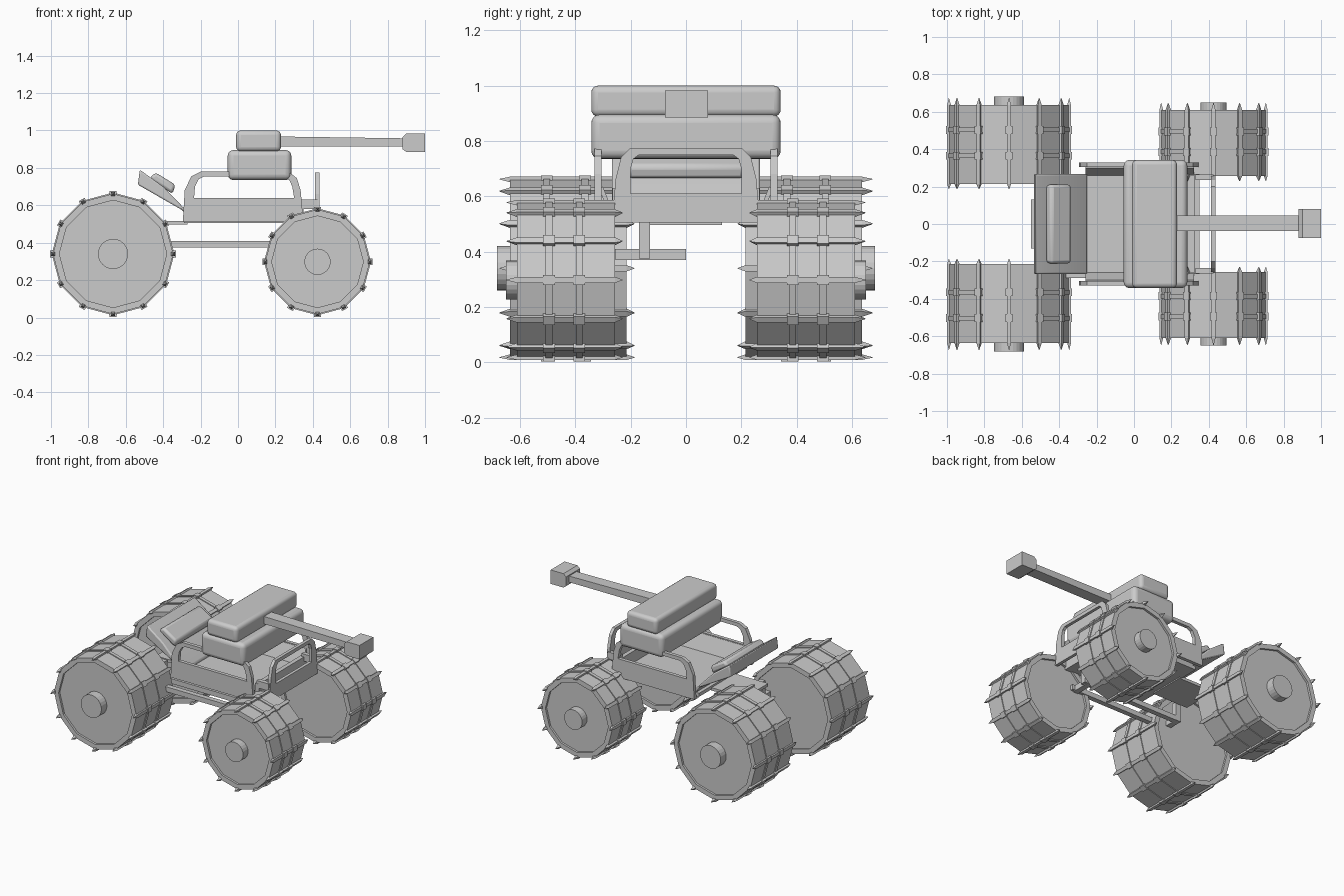
import bpy, bmesh, math
from mathutils import Matrix, Vector

if "Cube" in bpy.data.objects:
    bpy.data.objects.remove(bpy.data.objects["Cube"], do_unlink=True)

GREY = (0.6, 0.6, 0.6, 1)
grey = bpy.data.materials.new("plain_grey")
grey.use_nodes = True
grey.diffuse_color = GREY
grey.node_tree.nodes["Principled BSDF"].inputs["Base Color"].default_value = GREY


def finish(name, bm, bevel=0, segments=4):
    bmesh.ops.recalc_face_normals(bm, faces=bm.faces)
    mesh = bpy.data.meshes.new(name)
    bm.to_mesh(mesh)
    bm.free()
    mesh.materials.append(grey)
    ob = bpy.data.objects.new(name, mesh)
    bpy.context.collection.objects.link(ob)
    if bevel:
        mod = ob.modifiers.new("Rounding", 'BEVEL')
        mod.width, mod.segments = bevel, segments
        bpy.ops.object.select_all(action='DESELECT')
        ob.select_set(True)
        bpy.context.view_layer.objects.active = ob
        bpy.ops.object.shade_smooth_by_angle(angle=math.radians(35))
    return ob


def add_box(bm, lo, hi, matrix=Matrix()):
    lo, hi = Vector(lo), Vector(hi)
    size = Matrix.Diagonal((*(hi - lo), 1))
    bmesh.ops.create_cube(bm, size=1, matrix=matrix @ Matrix.Translation((lo + hi) / 2) @ size)


def box(name, lo, hi, bevel=0):
    bm = bmesh.new()
    add_box(bm, lo, hi)
    return finish(name, bm, bevel)


def place(axis, u, v, depth):
    """Put a 2D profile point (u, z) at a depth along x or y."""
    return (depth, u, v) if axis == 'x' else (u, depth, v)


def prism(name, points, axis, lo, hi, bevel=0):
    bm = bmesh.new()
    a, b = ([bm.verts.new(place(axis, u, v, d)) for u, v in points] for d in (lo, hi))
    bm.faces.new(a)
    bm.faces.new(b)
    for i in range(len(a)):
        j = (i + 1) % len(a)
        bm.faces.new((a[i], a[j], b[j], b[i]))
    return finish(name, bm, bevel, 2)


def window_plate(name, outer, inner, axis, lo, hi):
    """Flat hoop: an outer profile with a window of as many points."""
    bm = bmesh.new()
    loops = [[bm.verts.new(place(axis, u, v, d)) for u, v in pts]
             for pts, d in ((outer, lo), (outer, hi), (inner, hi), (inner, lo))]
    n = len(outer)
    for k in range(4):
        a, b = loops[k], loops[(k + 1) % 4]
        for i in range(n):
            j = (i + 1) % n
            bm.faces.new((a[i], a[j], b[j], b[i]))
    return finish(name, bm)


def add_lathe(bm, profile, centre, sides=12):
    """Revolve (radius, y) points around the y axis through a centre."""
    rings = []
    for r, y in profile:
        count = sides if r > 0 else 1
        rings.append([bm.verts.new((centre[0] + r * math.cos(math.tau * k / sides), y,
                                    centre[1] + r * math.sin(math.tau * k / sides)))
                      for k in range(count)])
    for a, b in zip(rings, rings[1:]):
        for i in range(sides):
            j = (i + 1) % sides
            quad = [a[i % len(a)], a[j % len(a)], b[j % len(b)], b[i % len(b)]]
            bm.faces.new(list(dict.fromkeys(quad)))


def wheel(name, side, centre, r, inner, outer, bands, hub_end):
    bm = bmesh.new()
    rim, dip = r - 0.035, 0.015
    # Drum with shallow recessed discs
    add_lathe(bm, [(0, inner + dip), (rim, inner + dip), (rim, inner), (r, inner),
                   (r, outer), (rim, outer), (rim, outer - dip), (0, outer - dip)], centre)
    # Hub cap
    add_lathe(bm, [(0, outer - 0.03), (r / 4, outer - 0.03), (r / 4, hub_end), (0, hub_end)],
              centre, 24)
    # Bands around the tread
    for y in bands:
        add_lathe(bm, [(r - 0.01, y - 0.012), (r + 0.006, y - 0.012),
                       (r + 0.006, y + 0.012), (r - 0.01, y + 0.012),
                       (r - 0.01, y - 0.012)], centre)
    # Spiked cross bars and clamps on each corner
    for k in range(12):
        turn = (Matrix.Translation((centre[0], 0, centre[1]))
                @ Matrix.Rotation(math.tau * k / 12, 4, 'Y'))
        for y in bands:
            add_box(bm, (r - 0.012, y - 0.021, -0.018), (r + 0.014, y + 0.021, 0.018), turn)
        w = 0.011
        stations = [(inner - 0.028, 0.001), (inner, w), (outer, w), (outer + 0.038, 0.001)]
        rows = [[bm.verts.new(turn @ Vector((r + a * s, y, b * s)))
                 for a, b in ((-1, -1), (0.8, -1), (0.8, 1), (-1, 1))] for y, s in stations]
        bm.faces.new(rows[0])
        bm.faces.new(rows[-1])
        for a, b in zip(rows, rows[1:]):
            for i in range(4):
                j = (i + 1) % 4
                bm.faces.new((a[i], a[j], b[j], b[i]))
    bmesh.ops.scale(bm, vec=(1, side, 1), verts=bm.verts)
    finish(name, bm)


# Side hoop and front hoop outlines
side_outer = [(-.295, .51), (-.285, .68), (-.25, .755), (-.2, .78),
              (.27, .78), (.315, .745), (.335, .68), (.35, .51)]
side_inner = [(-.235, .64), (-.23, .7), (-.21, .74), (-.18, .755),
              (.25, .755), (.275, .735), (.29, .7), (.3, .64)]
half_outer = [(.265, .505), (.255, .66), (.235, .74), (.2, .775)]
half_inner = [(.2, .61), (.2, .7), (.19, .735), (.17, .75)]


def arch(half):
    return [(-y, z) for y, z in half] + half[::-1]


for side, label in ((1, "left"), (-1, "right")):
    wheel("large_wheel_" + label, side, (-.668, .34), .322, .214, .636, (.365, .503), .682)
    wheel("small_wheel_" + label, side, (.425, .298), .28, .257, .61, (.385, .495), .65)
    window_plate("side_hoop_" + label, side_outer, side_inner, 'y', side * .305, side * .33)
    prism("tub_wall_" + label, [(side * .25, .51), (side * .265, .505), (side * .315, .63),
                                (side * .3, .635)], 'x', -.26, .32)
    box("hoop_bracket_" + label, (.33, side * .25 - .015, .58), (.425, side * .25 + .015, .63))

window_plate("front_hoop", arch(half_outer), arch(half_inner), 'x', .413, .435)

# Tub floor, front wall and rear deck
box("tub_floor", (-.29, -.268, .505), (.35, .268, .53))
box("front_wall", (.32, -.268, .505), (.35, .268, .61))
box("rear_deck", (-.55, -.13, .497), (-.27, .13, .517))

# Sloping back panel with its pad
prism("back_panel", [(-.535, .71), (-.525, .79), (-.40, .70), (-.25, .545), (-.25, .51),
                     (-.3, .575)], 'y', -.268, .268, .008)
prism("back_pad", [(-.475, .745), (-.44, .775), (-.335, .71), (-.35, .66)],
      'y', -.21, .21, .015)

# Turret in two rounded layers
box("turret_base", (-.055, -.342, .735), (.285, .342, .895), .03)
box("turret_top", (-.01, -.342, .888), (.23, .342, 1.0), .025)

# Barrel and muzzle
prism("barrel", [(.2, .915), (.2, .968), (.9, .958), (.9, .915)], 'y', -.038, .045)
prism("muzzle", [(.88, .9), (.9, .885), (1, .885), (1, .983), (.9, .983), (.88, .965)],
      'y', -.075, .08)

# Lower ladder frame on the right
for i, y in enumerate((-.27, -.15)):
    box("lower_rail_" + str(i + 1), (-.5, y - .018, .375), (.3, y + .018, .41))
box("cross_arm", (.24, -.3, .37), (.28, 0, .41))
for label, x in (("front", .28), ("rear", -.48)):
    box("frame_post_" + label, (x - .02, -.17, .375), (x + .02, -.13, .51))
box("rear_cross_arm", (-.5, -.3, .375), (-.46, -.13, .41))
